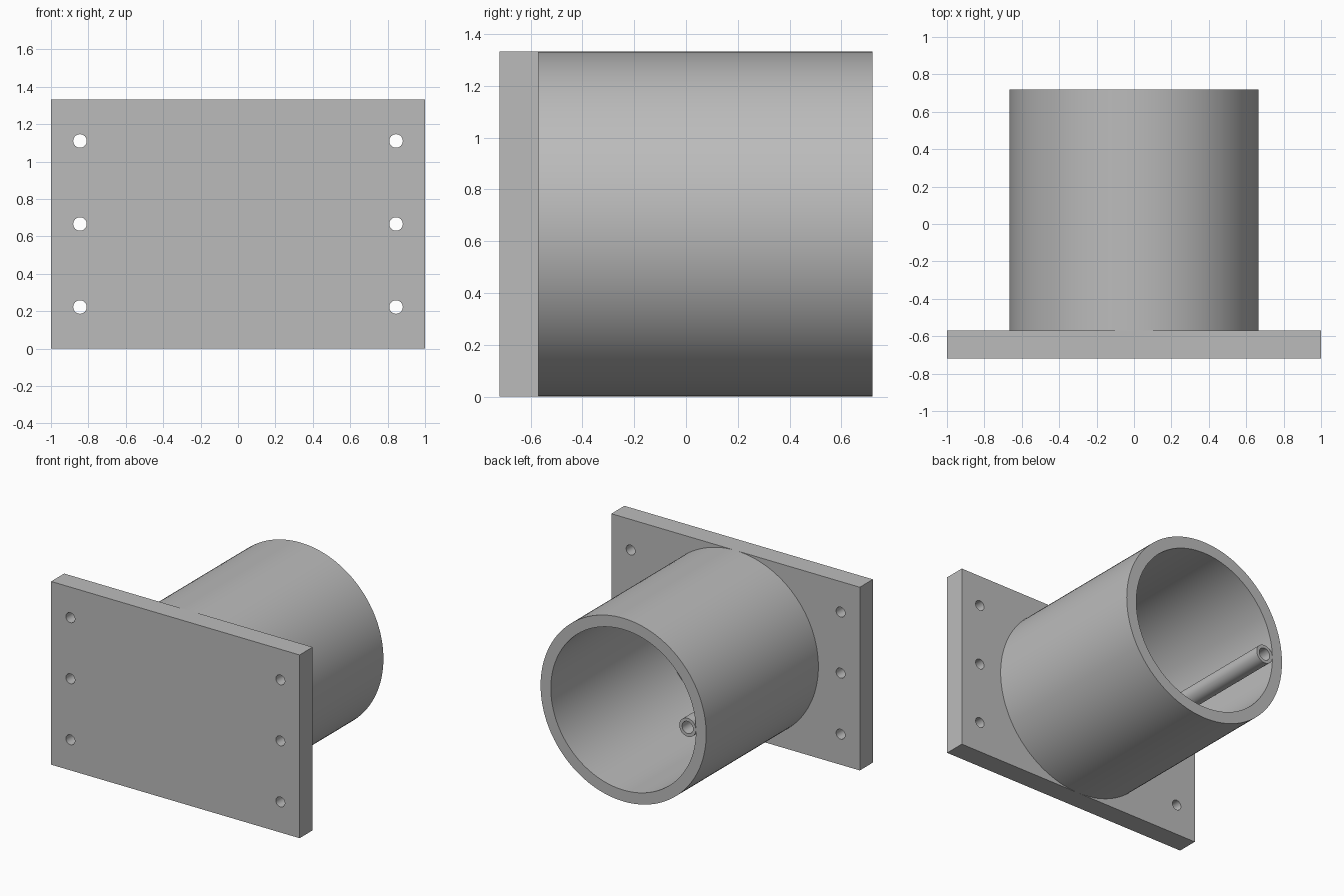
import bpy
import bmesh
import math
from mathutils import Matrix

if "Cube" in bpy.data.objects:
    bpy.data.objects.remove(bpy.data.objects["Cube"], do_unlink=True)

HEIGHT = 1.333
MID = HEIGHT / 2
FRONT, SEAT, BACK = -0.72, -0.57, 0.72   # plate front, plate back, tube end

grey = bpy.data.materials.new("plain_grey")
grey.use_nodes = True
colour = (0.5, 0.5, 0.5, 1)
grey.diffuse_color = colour
grey.node_tree.nodes["Principled BSDF"].inputs["Base Color"].default_value = colour


def add_object(name, bm):
    bmesh.ops.recalc_face_normals(bm, faces=bm.faces)
    mesh = bpy.data.meshes.new(name)
    bm.to_mesh(mesh)
    bm.free()
    mesh.materials.append(grey)
    obj = bpy.data.objects.new(name, mesh)
    bpy.context.collection.objects.link(obj)
    return obj


def select(obj):
    bpy.ops.object.select_all(action="DESELECT")
    obj.select_set(True)
    bpy.context.view_layer.objects.active = obj


def smooth(obj):
    select(obj)
    bpy.ops.object.shade_smooth_by_angle(angle=math.radians(30))


def tube(name, x, z, outer, inner, y0, y1, segments):
    """Hollow cylinder along y, made by sweeping a closed wall section."""
    bm = bmesh.new()
    section = [(inner, y0), (outer, y0), (outer, y1), (inner, y1)]
    rings = []
    for i in range(segments):
        a = math.tau * i / segments
        rings.append([bm.verts.new((x + r * math.cos(a), y, z + r * math.sin(a)))
                      for r, y in section])
    for i, ring in enumerate(rings):
        following = rings[(i + 1) % segments]
        for j in range(4):
            k = (j + 1) % 4
            bm.faces.new((ring[j], ring[k], following[k], following[j]))
    obj = add_object(name, bm)
    smooth(obj)
    return obj


# Mounting plate
bm = bmesh.new()
bmesh.ops.create_cube(bm, size=1, matrix=Matrix.Translation((0, (FRONT + SEAT) / 2, MID))
                      @ Matrix.Diagonal((2, SEAT - FRONT, HEIGHT, 1)))
plate = add_object("mounting_plate", bm)

# Six screw holes through the plate
bm = bmesh.new()
turn = Matrix.Rotation(math.pi / 2, 4, "X")
for x in (-0.845, 0.845):
    for dz in (-0.444, 0, 0.444):
        spot = Matrix.Translation((x, (FRONT + SEAT) / 2, MID + dz))
        bmesh.ops.create_cone(bm, cap_ends=True, segments=40, radius1=0.036,
                              radius2=0.036, depth=0.4, matrix=spot @ turn)
cutter = add_object("screw_hole_cutter", bm)
cutter.hide_render = True
cut = plate.modifiers.new("screw_holes", "BOOLEAN")
cut.operation = "DIFFERENCE"
cut.solver = "EXACT"
cut.object = cutter
select(plate)
bpy.ops.object.modifier_apply(modifier=cut.name)
bpy.data.objects.remove(cutter, do_unlink=True)
smooth(plate)

# Large sleeve, and the narrow tube lying along its inside wall
tube("sleeve", 0, MID, MID, 0.584, SEAT, BACK, 128)
tube("inner_guide_tube", -0.517, MID + 0.01, 0.067, 0.044, SEAT, BACK, 48)
